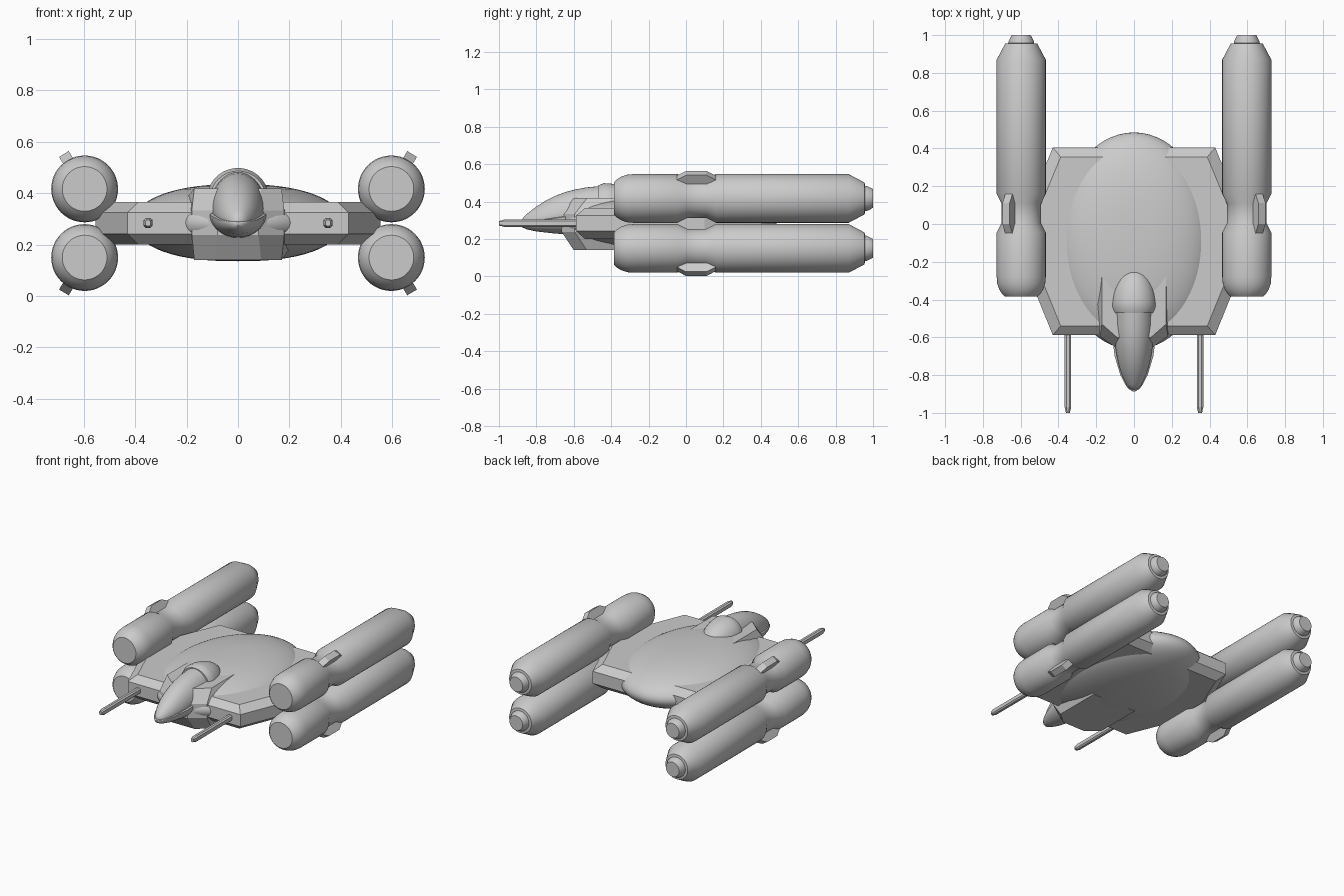
import bpy, bmesh
from math import sin, cos, pi, radians, sqrt
from mathutils import Matrix, Vector

if "Cube" in bpy.data.objects:
    bpy.data.objects.remove(bpy.data.objects["Cube"])


def loft(name, rings, smooth=35):
    """Skin a list of equal-length point rings and cap both ends."""
    bm = bmesh.new()
    vs = [[bm.verts.new(p) for p in r] for r in rings]
    n = len(vs[0])
    for a, b in zip(vs, vs[1:]):
        for i in range(n):
            j = (i + 1) % n
            bm.faces.new((a[i], a[j], b[j], b[i]))
    bm.faces.new(vs[0])
    bm.faces.new(vs[-1])
    bmesh.ops.remove_doubles(bm, verts=bm.verts, dist=1e-5)
    bmesh.ops.recalc_face_normals(bm, faces=bm.faces)
    me = bpy.data.meshes.new(name)
    bm.to_mesh(me)
    bm.free()
    ob = bpy.data.objects.new(name, me)
    bpy.context.collection.objects.link(ob)
    if smooth:
        bpy.ops.object.select_all(action='DESELECT')
        ob.select_set(True)
        bpy.context.view_layer.objects.active = ob
        bpy.ops.object.shade_smooth_by_angle(angle=radians(smooth))
    return ob


def ring_y(y, zc, rx, up, down, n=40):
    """Oval across the y axis with separate upper and lower heights."""
    pts = []
    for i in range(n):
        a = 2 * pi * i / n
        s = sin(a)
        pts.append((rx * cos(a), y, zc + s * (up if s > 0 else down)))
    return pts


def outline(half, z):
    """Mirror a half outline (x, y) to a closed ring at height z."""
    return [(x, y, z) for x, y in half] + [(-x, y, z) for x, y in reversed(half)]


# Engines: turned profile (y, radius)
engine = [(-.385, .087), (-.37, .102), (-.345, .117), (-.315, .127), (-.28, .13),
          (-.045, .13), (.005, .105), (.11, .105), (.16, .13), (.87, .13),
          (.955, .085), (.957, .068), (.965, .068), (1.0, .05)]
# Engine fin side profile (y, distance from engine axis)
fin = [(-.05, .128), (.0, .158), (.11, .158), (.16, .128), (.11, .085), (.0, .085)]

for sx, side in ((-1, "left"), (1, "right")):
    for sz, level in ((-1, "lower"), (1, "upper")):
        cx, cz = .597 * sx, .283 + .1335 * sz
        ob = loft(f"{level}_{side}_engine", [ring_y(y, 0, r, r, r, 48) for y, r in engine])
        ob.location = (cx, 0, cz)
        out = Vector((.51 * sx, 0, .86 * sz))
        across = Vector((out.z, 0, -out.x))
        rings = [[Vector((cx, y, cz)) + out * r + across * w for y, r in fin]
                 for w in (-.022, .022)]
        loft(f"{level}_{side}_engine_fin", rings, 0)

    # Guns: faceted bar with tapered tip
    sec = [(-.017, -.012), (-.008, -.02), (.008, -.02), (.017, -.012),
           (.017, .012), (.008, .02), (-.008, .02), (-.017, .012)]
    loft(f"{side}_gun", [[(.35 * sx + x * s, y, .284 + z * s) for x, z in sec]
                         for y, s in ((-1, .6), (-.97, 1), (-.5, 1))], 0)

# Wing plate: octagon with chamfered top and bottom
outer = [(.43, -.588), (.555, -.28), (.555, .1), (.43, .405)]
inner = [(.388, -.54), (.5, -.265), (.5, .085), (.388, .355)]
loft("wing_plate", [outline(inner, .2), outline(outer, .242),
                    outline(outer, .325), outline(inner, .365)], 0)

# Saucer hull: flattened oval body
rings = []
for i in range(33):
    t = -pi / 2 + pi * i / 32
    rho = cos(t)
    z = .15 * sqrt(max(0, 1 - rho ** 2.4)) * (1 if t > 0 else -1)
    rings.append([(.41 * rho * cos(2 * pi * k / 64),
                   -.09 + .575 * rho * sin(2 * pi * k / 64), .285 + z) for k in range(64)])
loft("saucer_hull", rings)

# Chamfered collar where the cockpit joins the hull
narrow = [(.09, -.6), (.17, -.53), (.17, -.2)]
wide = [(.08, -.665), (.18, -.595), (.24, -.2)]
loft("cockpit_mount", [outline(narrow, .14), outline(wide, .237),
                       outline(wide, .333), outline(narrow, .418)], 20)

# Cockpit tub: (y, rim height, half width, bottom)
tub = [(-.887, .283, .004, .276), (-.875, .285, .027, .262), (-.85, .289, .046, .251),
       (-.8, .296, .072, .24), (-.7, .311, .102, .229), (-.6, .325, .116, .223),
       (-.47, .34, .12, .222), (-.35, .345, .12, .222)]
loft("cockpit_tub", [ring_y(y, z, w, .006, z - b) for y, z, w, b in tub])

# Canopy: (y, base height, half width, top)
canopy = [(-.88, .288, .004, .297), (-.87, .29, .024, .315), (-.85, .292, .04, .335),
          (-.8, .3, .064, .373), (-.75, .308, .08, .405), (-.7, .315, .091, .43),
          (-.65, .322, .099, .449), (-.6, .33, .104, .463), (-.53, .338, .107, .476),
          (-.44, .345, .107, .484)]
loft("canopy", [ring_y(y, z, w, t - z, .02) for y, z, w, t in canopy])

# Rounded fairing behind the canopy
back = [(-.47, .9), (-.44, 1)] + [(-.44 + .205 * sin(pi / 2 * i / 12),
                                  max(cos(pi / 2 * i / 12), .005)) for i in range(1, 13)]
loft("canopy_fairing", [ring_y(y, .38, .12 * s, .118 * s, .12 * s) for y, s in back])
